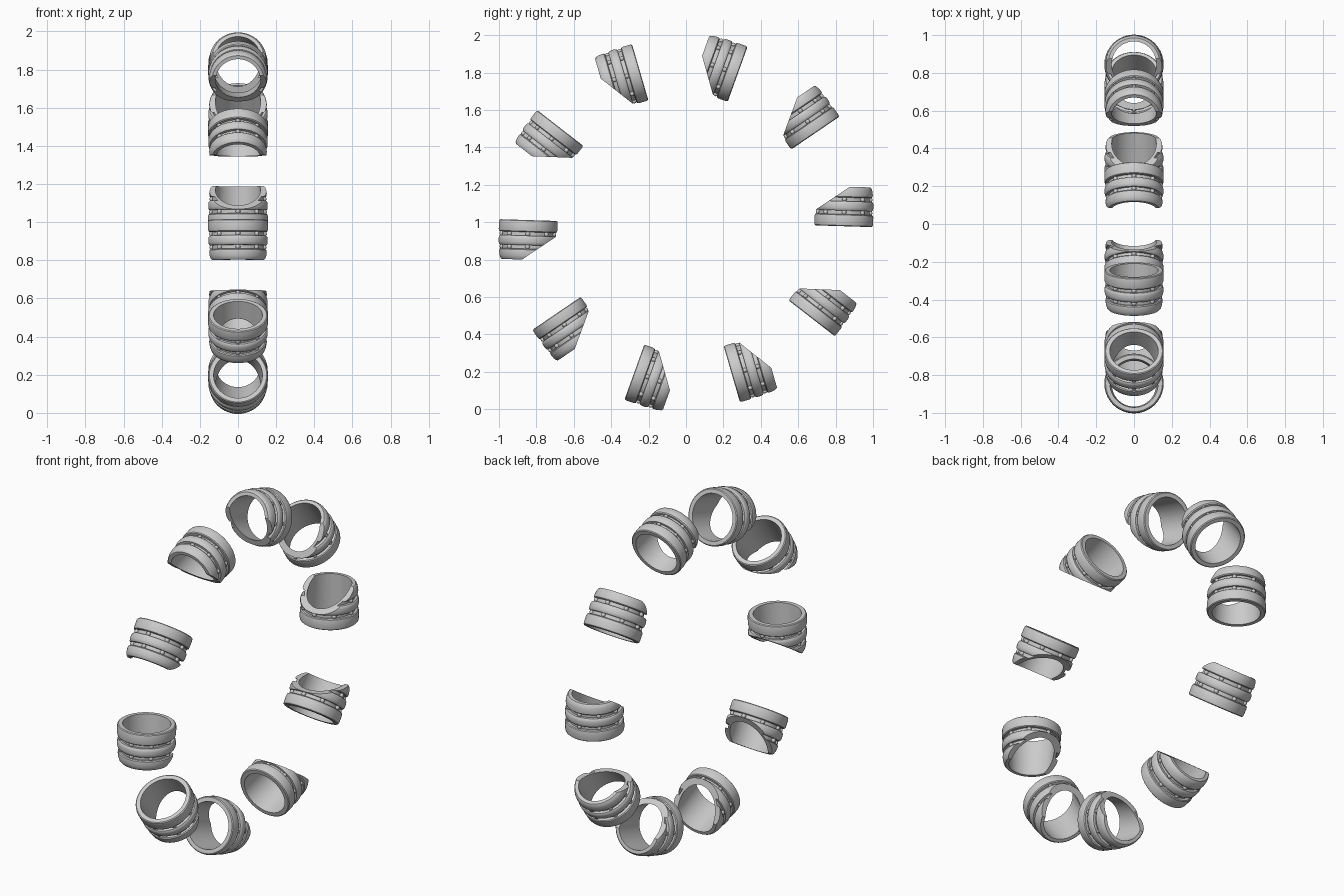
import bpy, bmesh, math
from mathutils import Matrix, Vector

if "Cube" in bpy.data.objects:
    bpy.data.objects.remove(bpy.data.objects["Cube"])

COUNT = 10
SEG = 72
RING_R = 0.843          # distance of each sleeve axis from the circle centre
CENTRE_Z = 0.995
U0 = 0.01               # sleeve base offset along its own axis
TILT = math.radians(-1.8)

# half profile (radius, height): inner wall, then three rounded bands and two grooves
profile = [(0.128, 0.0), (0.150, 0.0), (0.155, 0.004), (0.157, 0.012), (0.157, 0.052),
           (0.155, 0.060), (0.150, 0.064), (0.136, 0.064),
           (0.136, 0.084), (0.149, 0.084), (0.154, 0.090), (0.156, 0.100), (0.156, 0.117),
           (0.153, 0.129), (0.148, 0.134), (0.134, 0.134),
           (0.134, 0.154), (0.145, 0.154), (0.150, 0.159), (0.151, 0.170), (0.148, 0.190),
           (0.143, 0.205), (0.136, 0.212), (0.117, 0.212), (0.120, 0.15)]

# slanted cut on the side facing the circle centre
slope = math.radians(35.5)
cut_co = Vector((0, 0.870 - RING_R, 0.212))
cut_no = Vector((0, -math.sin(slope), math.cos(slope)))


def build_sleeve():
    bm = bmesh.new()
    # turned sleeve
    loops = [[bm.verts.new((r * math.cos(a), r * math.sin(a), h)) for r, h in profile]
             for a in (2 * math.pi * (i + 0.5) / SEG for i in range(SEG))]
    n = len(profile)
    for i in range(SEG):
        a, b = loops[i], loops[(i + 1) % SEG]
        for j in range(n):
            k = (j + 1) % n
            bm.faces.new((a[j], b[j], b[k], a[k]))
    # slice the inner side and close the wall
    bmesh.ops.bisect_plane(bm, geom=bm.verts[:] + bm.edges[:] + bm.faces[:], dist=1e-5,
                           plane_co=cut_co, plane_no=cut_no, clear_outer=True)
    rim = [e for e in bm.edges if e.is_boundary]
    bmesh.ops.triangle_fill(bm, edges=rim, use_beauty=True, normal=cut_no)
    # small studs bridging the grooves
    for h, r in ((0.074, 0.139), (0.144, 0.137)):
        for i in range(8):
            a = math.pi / 4 * i
            p = Vector((r * math.cos(a), r * math.sin(a), h))
            if (p - cut_co).dot(cut_no) < -0.014:
                bmesh.ops.create_uvsphere(bm, u_segments=12, v_segments=8, radius=0.0125,
                                          matrix=Matrix.Translation(p))
    bmesh.ops.recalc_face_normals(bm, faces=bm.faces[:])
    mesh = bpy.data.meshes.new("sleeve")
    bm.to_mesh(mesh)
    bm.free()
    return mesh


# ten sleeves arranged around an upright circle
mesh = build_sleeve()
for i in range(COUNT):
    ob = bpy.data.objects.new(f"banded_sleeve_{i + 1}", mesh)
    bpy.context.collection.objects.link(ob)
    ob.matrix_world = (Matrix.Translation((0, 0, CENTRE_Z))
                       @ Matrix.Rotation(2 * math.pi * i / COUNT + TILT, 4, 'X')
                       @ Matrix.Translation((0, RING_R, U0)))
    if i == 0:
        bpy.context.view_layer.objects.active = ob
        ob.select_set(True)
        bpy.ops.object.shade_smooth_by_angle(angle=math.radians(35))
        ob.select_set(False)
